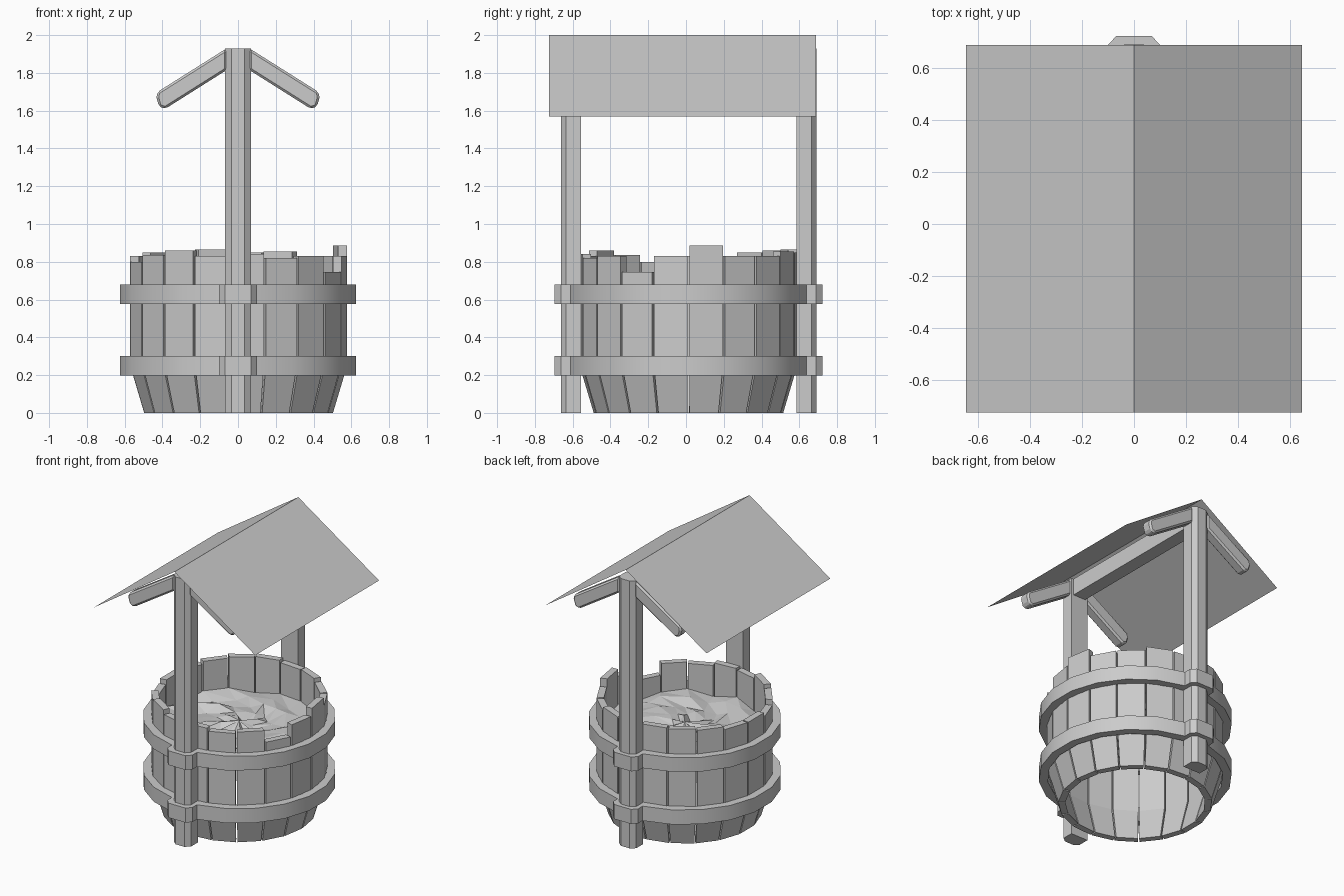
import bpy, bmesh, random
from math import sin, cos, pi, asin
from mathutils import Vector

if "Cube" in bpy.data.objects:
    bpy.data.objects.remove(bpy.data.objects["Cube"], do_unlink=True)

random.seed(4)
CY = 0.013          # barrel centre on y
STAVES = 19

grey = bpy.data.materials.new("plain_grey")
grey.use_nodes = True
colour = (0.6, 0.6, 0.6, 1)
grey.diffuse_color = colour
grey.node_tree.nodes["Principled BSDF"].inputs["Base Color"].default_value = colour


def finish(bm, name, smooth=False):
    bmesh.ops.recalc_face_normals(bm, faces=bm.faces)
    mesh = bpy.data.meshes.new(name)
    bm.to_mesh(mesh)
    bm.free()
    mesh.materials.append(grey)
    obj = bpy.data.objects.new(name, mesh)
    bpy.context.collection.objects.link(obj)
    if smooth:
        bpy.ops.object.select_all(action="DESELECT")
        obj.select_set(True)
        bpy.context.view_layer.objects.active = obj
        bpy.ops.object.shade_smooth_by_angle(angle=pi / 7)
    return obj


def prism(name, outline, offset):
    """Extrude a closed 3D outline along an offset."""
    bm = bmesh.new()
    face = bm.faces.new([bm.verts.new(p) for p in outline])
    new = bmesh.ops.extrude_face_region(bm, geom=[face])["geom"]
    bmesh.ops.translate(bm, vec=offset, verts=[v for v in new if isinstance(v, bmesh.types.BMVert)])
    return finish(bm, name)


def polar(r, a, z):
    return Vector((r * cos(a), CY + r * sin(a), z))


# Barrel staves: flat planks with a tapered foot and uneven tops
tops = [.885, .83, .83, .855, .85, .865, .86, .85, .83, .83,
        .80, .835, .86, .83, .84, .82, .83, .745, .83]
step = 2 * pi / STAVES
bm = bmesh.new()
for i, top in enumerate(tops):
    profile = [(.503, 0), (.578, .25), (.578, top), (.53, top), (.53, .25), (.457, 0)]
    sides = [[bm.verts.new(polar(r, a, z)) for r, z in profile]
             for a in (i * step + .009, (i + 1) * step - .009)]
    for loop in sides:
        bm.faces.new((loop[0], loop[1], loop[4], loop[5]))
        bm.faces.new(loop[1:5])
    for k in range(6):
        n = (k + 1) % 6
        bm.faces.new((sides[0][k], sides[0][n], sides[1][n], sides[1][k]))
finish(bm, "barrel_staves")


# Hoops: bands that step out around both posts
def half_outline(r, half, corner, reach):
    """Right-hand half of a hoop, from front post to back post."""
    start = asin(half / r)
    arc = [(r * sin(start + (pi - 2 * start) * k / 9),
            CY - r * cos(start + (pi - 2 * start) * k / 9)) for k in range(10)]
    front = [(corner, CY - reach), (half, CY - reach + .035)]
    back = [(half, CY + reach - .035), (corner, CY + reach)]
    return front + arc + back


def hoop(name, z0, z1):
    bm = bmesh.new()
    rings = []
    for args in ((.633, .1, .068, .71), (.575, .069, .04, .675)):
        right = half_outline(*args)
        loop = right + [(-x, y) for x, y in reversed(right)]
        rings.append([[bm.verts.new((x, y, z)) for x, y in loop] for z in (z0, z1)])
    (ob, ot), (ib, it) = rings
    for a, b in ((ob, ot), (ot, it), (it, ib), (ib, ob)):
        for k in range(len(a)):
            n = (k + 1) % len(a)
            bm.faces.new((a[k], a[n], b[n], b[k]))
    finish(bm, name, smooth=True)


hoop("lower_hoop", .197, .302)
hoop("upper_hoop", .577, .68)

# Rippled water, flat-shaded
bm = bmesh.new()
centre = bm.verts.new((0, CY, .645))
previous = None
for j in range(1, 6):
    ring = []
    for k in range(STAVES):
        jitter = 0 if j == 5 else random.uniform(-.09, .09)
        z = .615 + random.uniform(-.025, .025)
        ring.append(bm.verts.new(polar(.107 * j + jitter * .3, k * step + jitter, z)))
    for k in range(STAVES):
        n = (k + 1) % STAVES
        if previous is None:
            bm.faces.new((centre, ring[k], ring[n]))
        else:
            bm.faces.new((previous[k], ring[k], ring[n]))
            bm.faces.new((previous[k], ring[n], previous[n]))
    previous = ring
finish(bm, "water")

# Posts with chamfered outer corners, and a pair of roof braces on each
brace = [(.06, 1.93), (.425, 1.70), (.432, 1.67), (.418, 1.622), (.385, 1.61), (.06, 1.815)]
for end, s, outer in (("front", -1, .662), ("back", 1, .692)):
    inner = outer - .106
    section = [(-.068, inner), (.068, inner), (.068, outer - .027),
               (.035, outer), (-.035, outer), (-.068, outer - .027)]
    prism(end + "_post", [(x, s * y, 0) for x, y in section], (0, 0, 1.93))
    for side, m in (("left", 1), ("right", -1)):
        obj = prism(end + "_" + side + "_brace",
                    [(m * x, s * (inner + .01), z) for x, z in brace], (0, s * .08, 0))
        bevel = obj.modifiers.new("soft_edges", "BEVEL")
        bevel.width = .012
        bevel.segments = 1

# Ridge beam between the posts
prism("ridge_beam", [(x, -.56, z) for x, z in ((-.05, 1.81), (.05, 1.81), (.05, 1.93), (-.05, 1.93))],
      (0, 1.15, 0))

# Roof: two thin sloping sheets meeting at the ridge
bm = bmesh.new()
rows = [[bm.verts.new((x, y, z)) for x, z in ((-.645, 1.57), (0, 2), (.645, 1.57))]
        for y in (-.725, .688)]
for k in (0, 1):
    bm.faces.new((rows[0][k], rows[0][k + 1], rows[1][k + 1], rows[1][k]))
roof = finish(bm, "roof")
if roof.data.polygons[0].normal.z < 0:
    roof.data.flip_normals()
